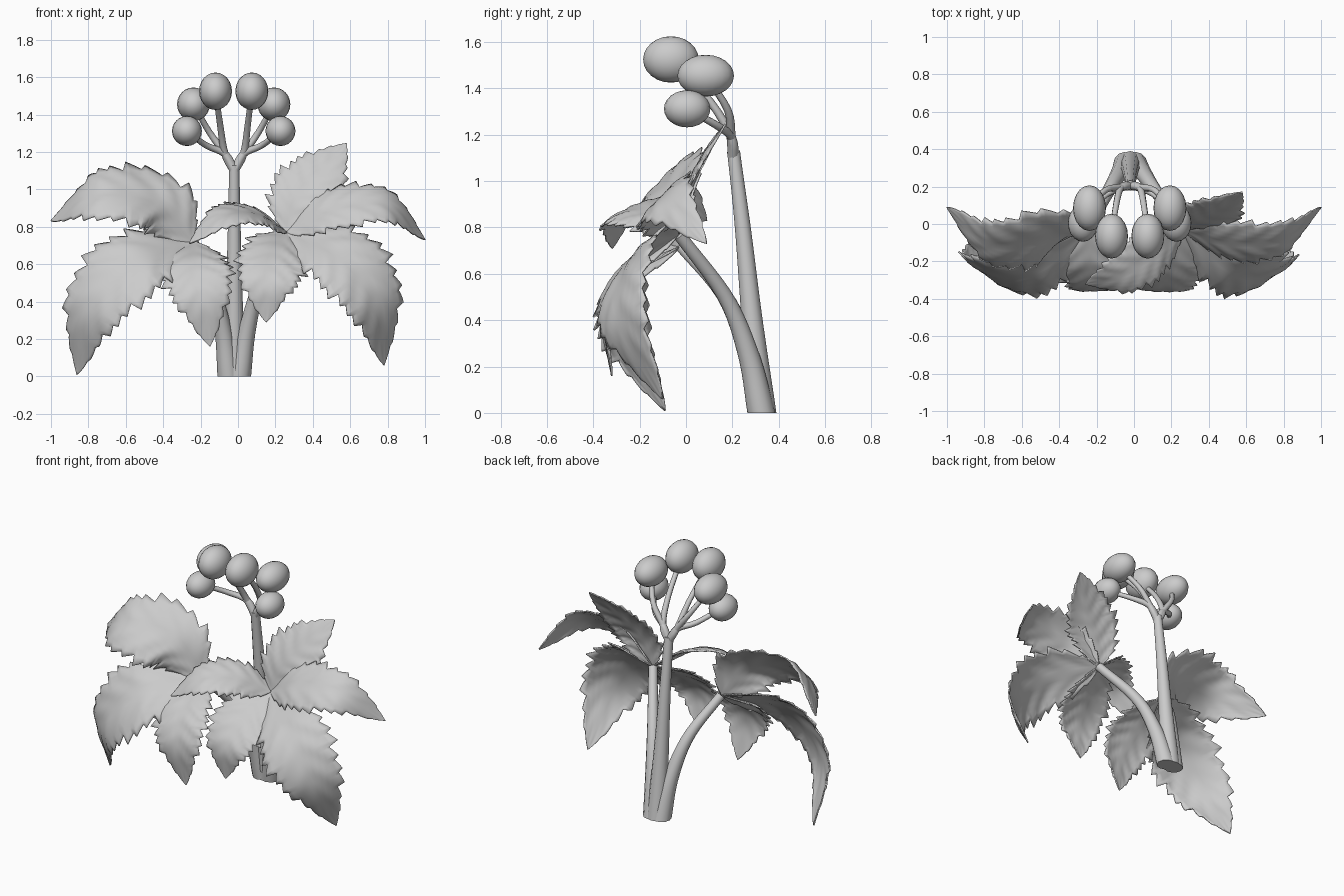
import bpy, bmesh, math
from mathutils import Vector

old = bpy.data.objects.get("Cube")
if old:
    bpy.data.objects.remove(old)

# one plain grey for the whole plant
GREY = (0.6, 0.6, 0.6, 1)
grey = bpy.data.materials.new("plain_grey")
grey.use_nodes = True
grey.diffuse_color = GREY
grey.node_tree.nodes["Principled BSDF"].inputs["Base Color"].default_value = GREY


def spline(points, t):
    """Point on a smooth curve that passes through all the given points."""
    p = [Vector(q) for q in points]
    p = [2 * p[0] - p[1]] + p + [2 * p[-1] - p[-2]]
    s = min(max(t, 0), 0.9999) * (len(p) - 3)
    i = int(s)
    f = s - i
    a, b, c, d = p[i:i + 4]
    return 0.5 * (2 * b + (c - a) * f + (2 * a - 5 * b + 4 * c - d) * f ** 2
                  + (3 * b - a - 3 * c + d) * f ** 3)


def finish(name, bm, angle=60):
    bmesh.ops.recalc_face_normals(bm, faces=bm.faces)
    mesh = bpy.data.meshes.new(name)
    bm.to_mesh(mesh)
    bm.free()
    mesh.materials.append(grey)
    obj = bpy.data.objects.new(name, mesh)
    bpy.context.collection.objects.link(obj)
    bpy.ops.object.select_all(action="DESELECT")
    bpy.context.view_layer.objects.active = obj
    obj.select_set(True)
    bpy.ops.object.shade_smooth_by_angle(angle=math.radians(angle))
    return obj


def tube(name, points, r_start, r_end, flat_base=False, steps=16, sides=12):
    """Tapered round stalk along a smooth path."""
    bm = bmesh.new()
    rings = []
    for i in range(steps + 1):
        t = i / steps
        c = spline(points, t)
        d = (spline(points, t + 0.02) - spline(points, t - 0.02)).normalized()
        if flat_base and i == 0:
            d = Vector((0, 0, 1))
        u = d.cross(Vector((0, 1, 0.1))).normalized()
        v = d.cross(u)
        r = r_end + (r_start - r_end) * (1 - t) ** 1.5
        rings.append([bm.verts.new(c + r * (u * math.cos(a) + v * math.sin(a)))
                      for a in (math.tau * k / sides for k in range(sides))])
    for a, b in zip(rings, rings[1:]):
        for k in range(sides):
            n = (k + 1) % sides
            bm.faces.new((a[k], a[n], b[n], b[k]))
    bm.faces.new(rings[0])
    bm.faces.new(rings[-1])
    return finish(name, bm)


def leaflet(name, rib, half, normal, teeth=12, droop=0.2):
    """Pointed blade with a saw-tooth edge, veins and drooping sides."""
    bm = bmesh.new()
    rows, steps, across = [], teeth * 6, 6
    for i in range(steps + 1):
        t = i / steps
        c = spline(rib, t)
        d = (spline(rib, t + 0.03) - spline(rib, t - 0.03)).normalized()
        side = d.cross(Vector(normal)).normalized()
        up = side.cross(d)
        width = half * max(t ** 0.7 * (1 - t) / 0.316, 0.004)
        saw = (t * teeth) % 1 + 0.8 * ((t * teeth / 3) % 1) - 0.8
        row = []
        for k in range(-across, across + 1):
            u = k / across
            w = width * (1 + 0.2 * saw * abs(u) ** 5)
            vein = 0.06 * math.sin(math.tau * (t * 6 - abs(u) * 1.3)) * abs(u) * (1 - u * u)
            lift = width * (0.12 * abs(u) - droop * u * u + vein)
            sweep = 0.12 * width * abs(u) ** 2 * (1 - t)
            row.append(bm.verts.new(c + side * u * w + up * lift + d * sweep))
        rows.append(row)
    for a, b in zip(rows, rows[1:]):
        for k in range(2 * across):
            bm.faces.new((a[k], a[k + 1], b[k + 1], b[k]))
    obj = finish(name, bm)
    solid = obj.modifiers.new("thickness", "SOLIDIFY")
    solid.thickness = 0.008
    solid.offset = 0
    return obj


def berry(name, centre, radii):
    bm = bmesh.new()
    bmesh.ops.create_uvsphere(bm, u_segments=20, v_segments=12, radius=1)
    for v in bm.verts:
        v.co = Vector(centre) + Vector(a * b for a, b in zip(v.co, radii))
    return finish(name, bm)


# flower stem and leaf stalks
RIGHT_HUB = (-0.24, -0.02, 0.72)
LEFT_HUB = (0.26, -0.03, 0.77)
FORK = Vector((-0.02, 0.205, 1.13))
tube("flower_stem", [(-0.02, 0.33, 0), (-0.02, 0.285, 0.4), (-0.02, 0.245, 0.8), FORK],
     0.06, 0.028, True)
tube("left_leaf_stalk", [(0.01, 0.325, 0), (0.05, 0.27, 0.25), (0.12, 0.17, 0.5), LEFT_HUB],
     0.06, 0.028, True)
tube("right_leaf_stalk", [(-0.05, 0.325, 0), (-0.08, 0.27, 0.25), (-0.14, 0.17, 0.5), RIGHT_HUB],
     0.06, 0.028, True)

# leaflets: name, midrib after the hub, half width, facing direction
right_leaf = [
    ("upper", [(-0.43, -0.07, 0.94), (-0.76, -0.11, 0.98), (-1, 0.09, 0.83)], 0.21, (-0.1, -0.73, 0.68)),
    ("outer", [(-0.55, -0.25, 0.62), (-0.79, -0.27, 0.36), (-0.86, -0.09, 0.01)], 0.22, (-0.4, -0.85, 0.3)),
    ("lower", [(-0.23, -0.24, 0.6), (-0.19, -0.35, 0.42), (-0.15, -0.32, 0.16)], 0.18, (0, -1, 0.3)),
]
left_leaf = [
    ("upper", [(0.33, 0, 0.95), (0.45, 0.07, 1.1), (0.58, 0.17, 1.245)], 0.18, (0.1, -0.8, 0.6)),
    ("side", [(0.5, -0.1, 0.9), (0.8, -0.08, 0.92), (1, 0.09, 0.73)], 0.15, (0.1, -0.7, 0.7)),
    ("outer", [(0.55, -0.25, 0.65), (0.74, -0.28, 0.4), (0.78, -0.1, 0.06)], 0.215, (0.4, -0.85, 0.3)),
    ("lower", [(0.2, -0.22, 0.66), (0.16, -0.35, 0.5), (0.15, -0.34, 0.29)], 0.18, (0, -1, 0.3)),
    ("inner", [(0.1, -0.16, 0.87), (-0.08, -0.28, 0.86), (-0.26, -0.32, 0.71)], 0.14, (-0.1, -0.5, 0.83)),
]
for prefix, hub, leaf in (("right", RIGHT_HUB, right_leaf), ("left", LEFT_HUB, left_leaf)):
    for part, rib, half, facing in leaf:
        leaflet(f"{prefix}_{part}_leaflet", [hub] + rib, half, facing)

# berries in mirrored pairs, each on its own short stalk
MIDDLE = -0.023
berries = [
    ("top", (0.097, -0.065, 1.525), (0.088, 0.12, 0.1)),
    ("middle", (0.215, 0.085, 1.455), (0.088, 0.122, 0.09)),
    ("low", (0.25, 0.005, 1.312), (0.08, 0.1, 0.08)),
]
for part, (x, y, z), radii in berries:
    for prefix, s in (("left", 1), ("right", -1)):
        centre = Vector((MIDDLE + s * x, y, z))
        berry(f"{prefix}_{part}_berry", centre, radii)
        knee = FORK + Vector((s * 0.05, -0.01, 0.06))
        bend = knee.lerp(centre, 0.5) + Vector((0, 0.04, -0.015))
        tube(f"{prefix}_{part}_berry_stalk", [FORK - Vector((0, 0, 0.03)), knee, bend, centre],
             0.024, 0.015, steps=12, sides=8)
